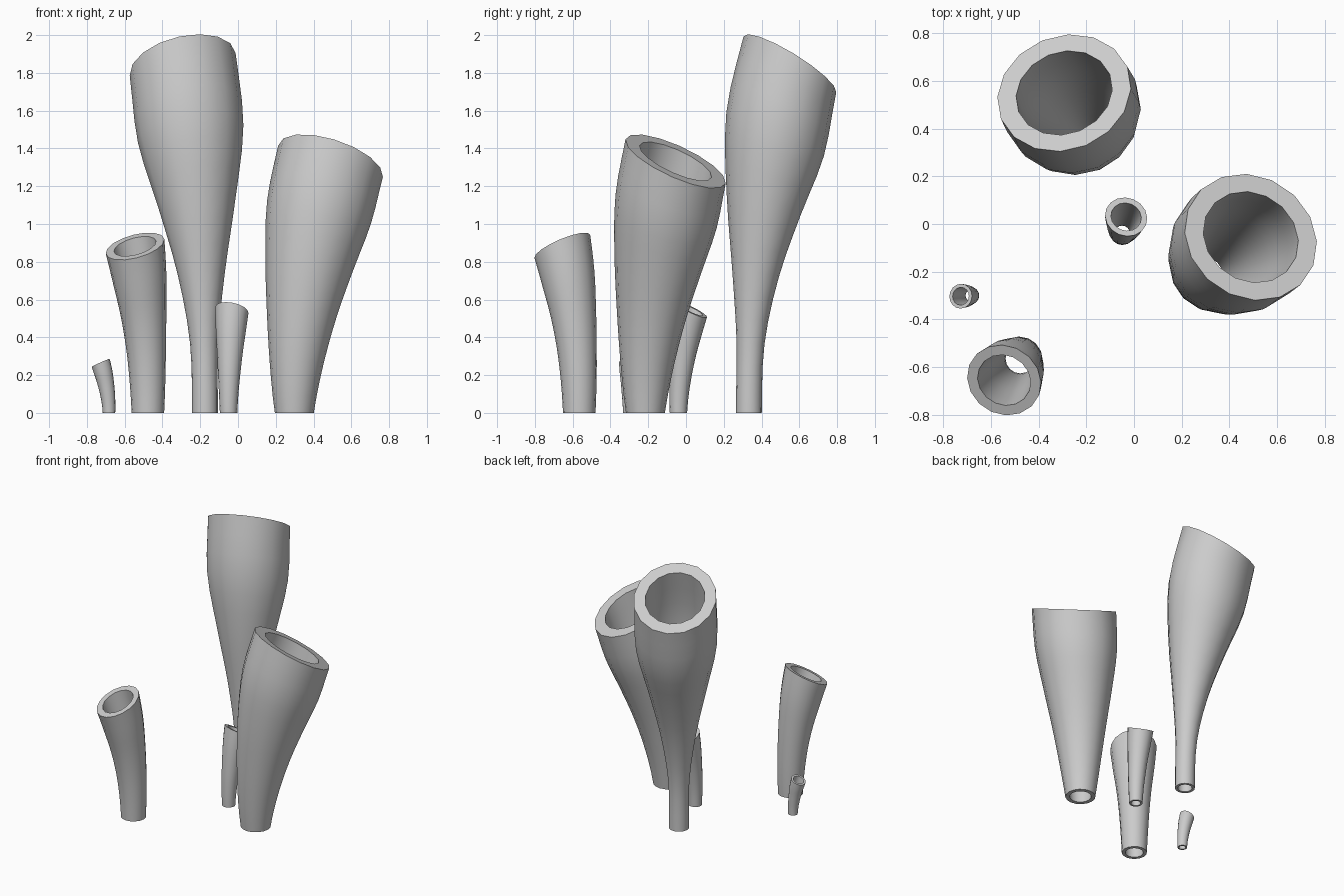
import bpy, bmesh, math
from mathutils import Vector

if "Cube" in bpy.data.objects:
    bpy.data.objects.remove(bpy.data.objects["Cube"])

SIDES, RINGS, BORE = 16, 15, 0.72


def spline(vals, t):
    """Catmull-Rom through evenly spaced values."""
    n = len(vals) - 1
    i = min(int(t * n), n - 1)
    f = t * n - i
    b, c = vals[i], vals[i + 1]
    a = vals[i - 1] if i else 2 * b - c
    d = vals[i + 2] if i + 2 <= n else 2 * c - b
    return b + 0.5 * f * (c - a + f * (2 * a - 5 * b + 4 * c - d + f * (3 * (b - c) + d - a)))


def tube(name, base, top, tilt, bend, radii):
    """Hollow flared tube that leans and tips its mouth along tilt."""
    bm = bmesh.new()
    base, top = Vector((*base, 0)), Vector(top)
    turn = Vector((tilt[0], tilt[1], 0))

    def ring(t, scale):
        k = t ** bend
        c = Vector((base.x + (top.x - base.x) * k, base.y + (top.y - base.y) * k, top.z * t))
        normal = (Vector((0, 0, 1)) + turn * t ** 1.4).normalized()
        rot = Vector((0, 0, 1)).rotation_difference(normal)
        r = spline(radii, t) * scale
        return [bm.verts.new(c + rot @ Vector((r * math.cos(a), r * math.sin(a), 0)))
                for a in (2 * math.pi * j / SIDES for j in range(SIDES))]

    # outer wall up, inner wall down, closed into one skin
    steps = [i / RINGS for i in range(RINGS + 1)]
    loops = [ring(t, 1) for t in steps] + [ring(t, BORE) for t in reversed(steps)]
    for i, lo in enumerate(loops):
        hi = loops[(i + 1) % len(loops)]
        for j in range(SIDES):
            k = (j + 1) % SIDES
            bm.faces.new((lo[j], lo[k], hi[k], hi[j]))
    bmesh.ops.recalc_face_normals(bm, faces=bm.faces)
    mesh = bpy.data.meshes.new(name)
    bm.to_mesh(mesh)
    bm.free()
    ob = bpy.data.objects.new(name, mesh)
    bpy.context.collection.objects.link(ob)
    bpy.ops.object.select_all(action='DESELECT')
    ob.select_set(True)
    bpy.context.view_layer.objects.active = ob
    bpy.ops.object.shade_smooth_by_angle(angle=math.radians(50))


# five sponge-like tubes: base, mouth centre, mouth tilt, bend, radii
tube("tall_tube", (-.175, .333), (-.293, .55, 1.845), (-.25, .62), 2.0,
     (.068, .074, .125, .205, .283, .287))
tube("wide_tube", (.298, -.215), (.49, -.055, 1.332), (.33, .46), 1.7,
     (.103, .143, .187, .237, .282, .29))
tube("front_tube", (-.477, -.565), (-.545, -.655, .882), (-.27, -.43), 2.1,
     (.086, .095, .106, .122, .143, .16))
tube("middle_tube", (-.05, -.04), (-.033, .03, .545), (.2, .48), 1.8,
     (.046, .052, .06, .069, .08, .09))
tube("small_tube", (-.683, -.3), (-.727, -.303, .265), (-.45, .05), 1.8,
     (.033, .036, .04, .044, .049, .052))
